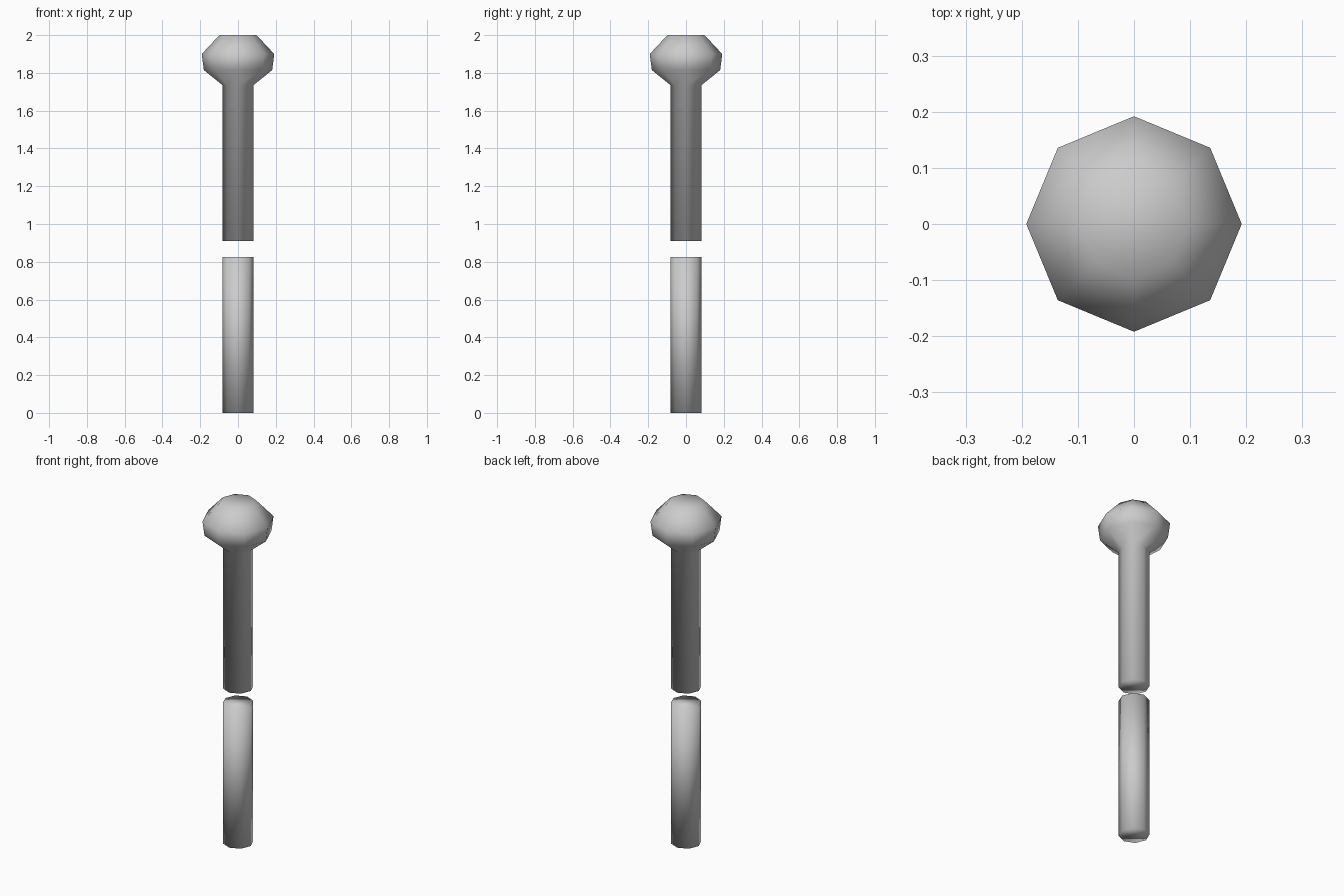
import bpy, bmesh
from math import cos, sin, pi

if "Cube" in bpy.data.objects:
    bpy.data.objects.remove(bpy.data.objects["Cube"])

SIDES = 8


def lathe(name, profile):
    """Capped eight-sided turned solid from (radius, z) points, bottom to top."""
    bm = bmesh.new()
    rings = [[bm.verts.new((r * cos(2 * pi * i / SIDES), r * sin(2 * pi * i / SIDES), z))
              for i in range(SIDES)] for r, z in profile]
    for low, high in zip(rings, rings[1:]):
        for i in range(SIDES):
            j = (i + 1) % SIDES
            bm.faces.new((low[i], low[j], high[j], high[i]))
    bm.faces.new(rings[0][::-1])
    bm.faces.new(rings[-1])
    for f in bm.faces:
        f.smooth = True
    mesh = bpy.data.meshes.new(name)
    bm.to_mesh(mesh)
    bm.free()
    obj = bpy.data.objects.new(name, mesh)
    bpy.context.collection.objects.link(obj)
    return obj


# Plain lower rod
lathe("lower_rod", [(0.082, 0.0), (0.082, 0.825)])

# Upper rod flaring into the knob
lathe("upper_rod_with_knob", [(0.082, 0.91), (0.082, 1.735), (0.181, 1.815),
                              (0.192, 1.90), (0.098, 2.0)])
